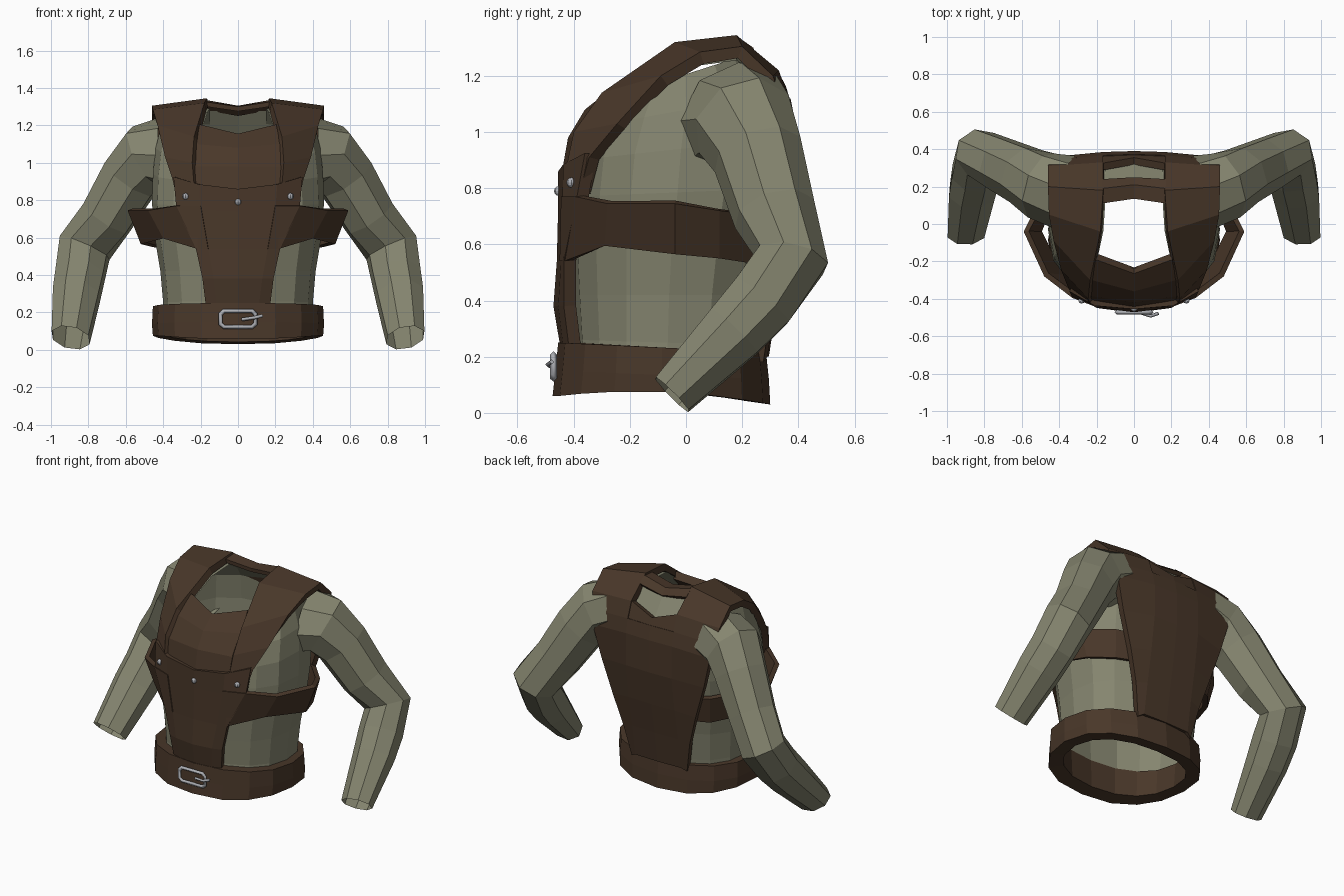
import bpy, bmesh, math
from mathutils import Vector

def material(name, rgb):
    m = bpy.data.materials.new(name)
    m.diffuse_color = (*rgb, 1)
    return m

CLOTH = material("cloth", (0.235, 0.235, 0.16))
LEATHER = material("leather", (0.066, 0.038, 0.022))
METAL = material("metal", (0.42, 0.43, 0.46))
CENTRE = Vector((0, 0, 0.75))

def sheet(name, rows, mat, closed=False, mirror=False, thick=0, pivot=CENTRE):
    """Skin equal-length rows of points; optional mirror and inward thickness."""
    bm = bmesh.new()
    vs = [[bm.verts.new(p) for p in r] for r in rows]
    n = len(rows[0])
    for a, b in zip(vs, vs[1:]):
        for i in range(n if closed else n - 1):
            j = (i + 1) % n
            bm.faces.new((a[i], a[j], b[j], b[i]))
    bmesh.ops.recalc_face_normals(bm, faces=bm.faces)
    bm.normal_update()
    if sum(f.normal.dot(f.calc_center_median() - pivot) * f.calc_area() for f in bm.faces) < 0:
        bmesh.ops.reverse_faces(bm, faces=bm.faces)
    me = bpy.data.meshes.new(name)
    bm.to_mesh(me)
    bm.free()
    me.materials.append(mat)
    ob = bpy.data.objects.new(name, me)
    bpy.context.collection.objects.link(ob)
    if mirror:
        m = ob.modifiers.new("mirror", 'MIRROR')
        m.merge_threshold = 0.002
    if thick:
        s = ob.modifiers.new("thickness", 'SOLIDIFY')
        s.thickness = thick
        s.offset = -1
    return ob

def body_ring(hw, yf, yb, zf, zb, n=16, p=2.4):
    """Rounded body outline, tilted from front height to back height."""
    pts = []
    for i in range(n):
        a = 2 * math.pi * i / n
        c, s = math.cos(a), math.sin(a)
        x = hw * math.copysign(abs(c) ** (2 / p), c)
        t = (1 + math.copysign(abs(s) ** (2 / p), s)) / 2
        pts.append((x, yf + (yb - yf) * t, zf + (zb - zf) * t))
    return pts

# Shirt body, open at waist and neck
sheet("shirt_body", [body_ring(*r) for r in (
    (0.40, -0.40, 0.25, 0.15, 0.13), (0.40, -0.39, 0.26, 0.26, 0.24),
    (0.415, -0.40, 0.28, 0.42, 0.42), (0.445, -0.41, 0.31, 0.60, 0.60),
    (0.46, -0.40, 0.34, 0.77, 0.80), (0.455, -0.385, 0.35, 0.90, 0.98),
    (0.44, -0.33, 0.33, 1.02, 1.14), (0.41, -0.235, 0.23, 1.13, 1.28))],
    CLOTH, closed=True)

# Sleeves: centre, radius along the bend axis, radius across it
SLEEVE = (((0.37, 0.17, 1.05), 0.19, 0.215), ((0.49, 0.205, 1.03), 0.185, 0.19),
          ((0.575, 0.255, 0.92), 0.165, 0.165), ((0.70, 0.315, 0.71), 0.15, 0.15),
          ((0.82, 0.375, 0.545), 0.15, 0.135), ((0.845, 0.27, 0.40), 0.14, 0.13),
          ((0.865, 0.17, 0.29), 0.135, 0.12), ((0.895, -0.05, 0.065), 0.11, 0.085))

def sleeve_rings(n=8):
    cs = [Vector(s[0]) for s in SLEEVE]
    rings = []
    for i, (c, ra, rb) in enumerate(SLEEVE):
        t = Vector()
        if i:
            t += (cs[i] - cs[i - 1]).normalized()
        if i < len(cs) - 1:
            t += (cs[i + 1] - cs[i]).normalized()
        t.normalize()
        w = Vector((0.92, -0.2, 0.33))
        w = (w - t * w.dot(t)).normalized()
        v = t.cross(w)
        rings.append([cs[i] + w * ra * math.cos(a) + v * rb * math.sin(a)
                      for a in (2 * math.pi * k / n for k in range(n))])
    return rings

sheet("sleeves", sleeve_rings(), CLOTH, closed=True, mirror=True,
      pivot=Vector((0.75, 0.25, 0.65)))

# Shoulder straps (inner edge, outer edge) running from chest over to back
STRAP = [((0.20, -0.435, 0.78), (0.32, -0.38, 0.78)),
         ((0.235, -0.425, 0.88), (0.35, -0.345, 0.91)),
         ((0.245, -0.40, 1.00), (0.39, -0.245, 1.03)),
         ((0.235, -0.30, 1.14), (0.43, -0.09, 1.20)),
         ((0.18, -0.04, 1.32), (0.455, 0.05, 1.285)),
         ((0.165, 0.18, 1.345), (0.46, 0.20, 1.305)),
         ((0.165, 0.33, 1.22), (0.46, 0.31, 1.20)),
         ((0.165, 0.367, 1.12), (0.445, 0.342, 1.10))]
sheet("shoulder_straps", STRAP, LEATHER, mirror=True, thick=0.045)

# Shirt shoulders lying just under the straps
under = [[Vector(p).lerp(CENTRE, 0.09) for p in r] for r in STRAP[2:-1]]
sheet("shirt_shoulders", under, CLOTH, mirror=True)

# Chest panel between the straps
sheet("chest_panel", [
    [(0, -0.265, 1.155), (0.205, -0.19, 1.205)],
    [(0, -0.36, 1.08), (0.225, -0.30, 1.10)],
    [(0, -0.42, 0.98), (0.235, -0.385, 0.98)],
    [(0, -0.445, 0.84), (0.23, -0.415, 0.84)]],
    LEATHER, mirror=True, thick=0.05)

# Lower front panel tapering to the belt
sheet("front_panel", [
    [(0, -0.455, 0.86), (0.21, -0.437, 0.885), (0.345, -0.36, 0.925)],
    [(0, -0.455, 0.74), (0.20, -0.44, 0.75), (0.33, -0.39, 0.76)],
    [(0, -0.46, 0.54), (0.16, -0.445, 0.54), (0.225, -0.435, 0.54)],
    [(0, -0.472, 0.38), (0.13, -0.455, 0.38), (0.19, -0.435, 0.38)],
    [(0, -0.445, 0.22), (0.11, -0.435, 0.22), (0.17, -0.415, 0.22)]],
    LEATHER, mirror=True, thick=0.045)

# Side straps standing away from the ribs
sheet("side_straps", [
    [(0.20, -0.445, 0.77), (0.33, -0.395, 0.77), (0.48, -0.28, 0.745), (0.59, -0.04, 0.745),
     (0.51, 0.12, 0.72), (0.37, 0.28, 0.70), (0.24, 0.33, 0.69)],
    [(0.16, -0.45, 0.54), (0.22, -0.435, 0.54), (0.40, -0.29, 0.595), (0.52, -0.04, 0.565),
     (0.46, 0.12, 0.55), (0.35, 0.25, 0.53), (0.22, 0.305, 0.53)]],
    LEATHER, mirror=True, thick=0.03)

# Back panel, continuing from the straps
sheet("back_panel", [[(0, y, z), (0.165, y - 0.005, z), (w, y - d, z - 0.02)] for w, y, z, d in (
    (0.447, 0.372, 1.12, 0.03), (0.425, 0.39, 1.03, 0.03), (0.37, 0.39, 0.82, 0.045),
    (0.30, 0.36, 0.60, 0.03), (0.24, 0.325, 0.40, 0.02), (0.20, 0.295, 0.20, 0.02))],
    LEATHER, mirror=True, thick=0.045)
# Point of leather filling the V below the neck at the back
sheet("back_neck_edge", [[(0, 0.355, 1.165), (0.17, 0.325, 1.22)],
                         [(0, 0.372, 1.11), (0.17, 0.365, 1.11)]],
      LEATHER, mirror=True, thick=0.04)

# Neck band joining the straps behind the neck
sheet("neck_band", [
    [(0, 0.135, 1.30), (0.17, 0.11, 1.325)],
    [(0, 0.21, 1.305), (0.17, 0.19, 1.335)],
    [(0, 0.25, 1.27), (0.17, 0.24, 1.30)]],
    LEATHER, mirror=True, thick=0.025)

# Waist belt as a closed thick ring, arched slightly at the sides
sheet("belt", [body_ring(*r, p=2.3) for r in (
    (0.385, -0.39, 0.225, 0.25, 0.215), (0.455, -0.455, 0.285, 0.25, 0.215),
    (0.46, -0.465, 0.295, 0.15, 0.12), (0.455, -0.475, 0.30, 0.06, 0.03),
    (0.375, -0.385, 0.215, 0.06, 0.03), (0.385, -0.39, 0.225, 0.25, 0.215))],
    LEATHER, closed=True, pivot=Vector((0, -0.08, 0.14)))
for v in bpy.data.objects["belt"].data.vertices:
    if v.co.z < 0.08:
        v.co.z += 0.03 * max(0, 1 - ((v.co.y + 0.08) / 0.38) ** 2)

def wire(name, pts, r, cyclic):
    cu = bpy.data.curves.new(name, 'CURVE')
    cu.dimensions = '3D'
    cu.bevel_depth = r
    cu.bevel_resolution = 0
    cu.use_fill_caps = True
    sp = cu.splines.new('POLY')
    sp.points.add(len(pts) - 1)
    for q, p in zip(sp.points, pts):
        q.co = (*p, 1)
    sp.use_cyclic_u = cyclic
    cu.materials.append(METAL)
    bpy.context.collection.objects.link(bpy.data.objects.new(name, cu))

# Buckle frame and pin
octagon = [(sx * a, -0.472, 0.165 + sz * b) for sx, sz, a, b in (
    (1, 1, 0.075, 0.043), (1, 1, 0.093, 0.026), (1, -1, 0.093, 0.026), (1, -1, 0.075, 0.043),
    (-1, -1, 0.075, 0.043), (-1, -1, 0.093, 0.026), (-1, 1, 0.093, 0.026), (-1, 1, 0.075, 0.043))]
wire("buckle_frame", octagon, 0.012, True)
wire("buckle_pin", [(0.02, -0.47, 0.162), (0.09, -0.492, 0.172), (0.13, -0.478, 0.182)], 0.009, False)

# Chest studs
for x, y, z in ((0, -0.452, 0.79), (0.28, -0.408, 0.82), (-0.28, -0.408, 0.82)):
    bpy.ops.mesh.primitive_uv_sphere_add(segments=8, ring_count=6, radius=0.018, location=(x, y, z))
    stud = bpy.context.object
    stud.name = "stud"
    stud.data.materials.append(METAL)
